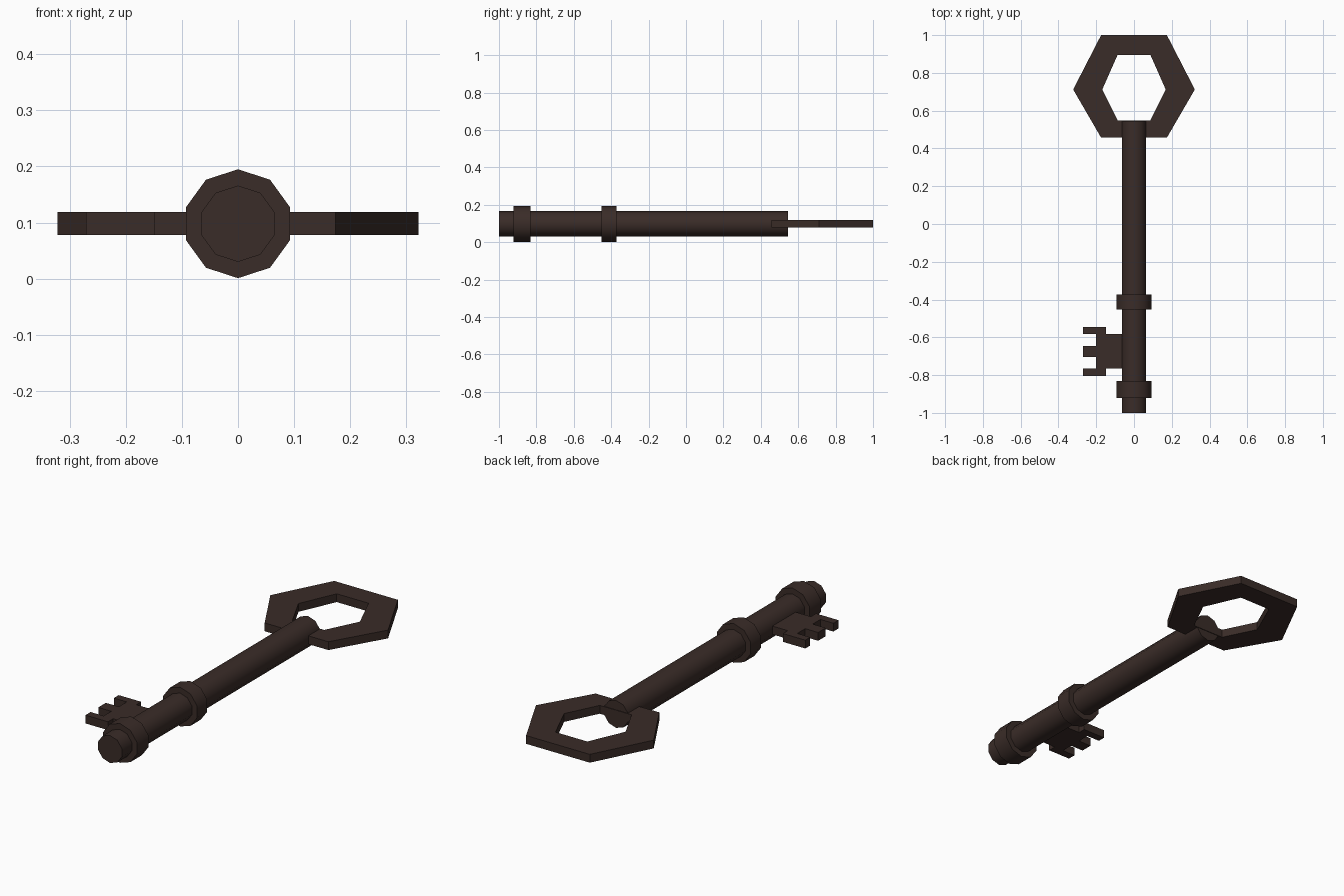
import bpy, bmesh
from math import radians, pi

if "Cube" in bpy.data.objects:
    bpy.data.objects.remove(bpy.data.objects["Cube"])

AXIS_Z = 0.098      # height of the shaft axis
PLATE = (0.078, 0.119)  # bottom and top of the flat parts

mat = bpy.data.materials.new("dark_iron")
mat.diffuse_color = (0.042, 0.025, 0.021, 1)
mat.use_nodes = True
mat.node_tree.nodes["Principled BSDF"].inputs["Base Color"].default_value = mat.diffuse_color


def rod(name, radius, y0, y1):
    """Ten-sided rod along y with a corner pointing up."""
    bpy.ops.mesh.primitive_cylinder_add(
        vertices=10, radius=radius, depth=y1 - y0,
        location=(0, (y0 + y1) / 2, AXIS_Z), rotation=(pi / 2, 0, 0))
    ob = bpy.context.object
    ob.name = name
    ob.data.materials.append(mat)
    bpy.ops.object.shade_smooth_by_angle(angle=radians(40))
    return ob


def plate(name, build):
    """Flat part: build(bm) makes the faces, which are then thickened upward."""
    bm = bmesh.new()
    build(bm)
    res = bmesh.ops.extrude_face_region(bm, geom=bm.faces[:])
    top = [v for v in res["geom"] if isinstance(v, bmesh.types.BMVert)]
    bmesh.ops.translate(bm, verts=top, vec=(0, 0, PLATE[1] - PLATE[0]))
    bmesh.ops.recalc_face_normals(bm, faces=bm.faces[:])
    me = bpy.data.meshes.new(name)
    bm.to_mesh(me)
    bm.free()
    me.materials.append(mat)
    ob = bpy.data.objects.new(name, me)
    bpy.context.collection.objects.link(ob)
    return ob


def loop(bm, pts):
    return [bm.verts.new((x, y, PLATE[0])) for x, y in pts]


def hexagon(wide, narrow, low, mid, high):
    return [(wide, mid), (narrow, high), (-narrow, high),
            (-wide, mid), (-narrow, low), (narrow, low)]


# hexagonal handle ring
def bow_faces(bm):
    outer = loop(bm, hexagon(0.322, 0.174, 0.457, 0.712, 1.0))
    inner = loop(bm, hexagon(0.168, 0.087, 0.549, 0.712, 0.895))
    for i in range(6):
        j = (i + 1) % 6
        bm.faces.new((outer[i], outer[j], inner[j], inner[i]))


# toothed bit, one outline
def bit_faces(bm):
    root, neck, gap, tip = -0.03, -0.148, -0.2, -0.271
    bm.faces.new(loop(bm, [
        (root, -0.583), (neck, -0.583), (neck, -0.545), (tip, -0.545),
        (tip, -0.583), (gap, -0.583), (gap, -0.645), (tip, -0.645),
        (tip, -0.704), (gap, -0.704), (gap, -0.764), (tip, -0.764),
        (tip, -0.804), (neck, -0.804), (neck, -0.764), (root, -0.764)]))


plate("bow", bow_faces)
plate("bit", bit_faces)

# shaft and its two collars
rod("shaft", 0.068, -1.0, 0.546)
rod("collar_tip", 0.097, -0.922, -0.832)
rod("collar_middle", 0.097, -0.452, -0.372)
